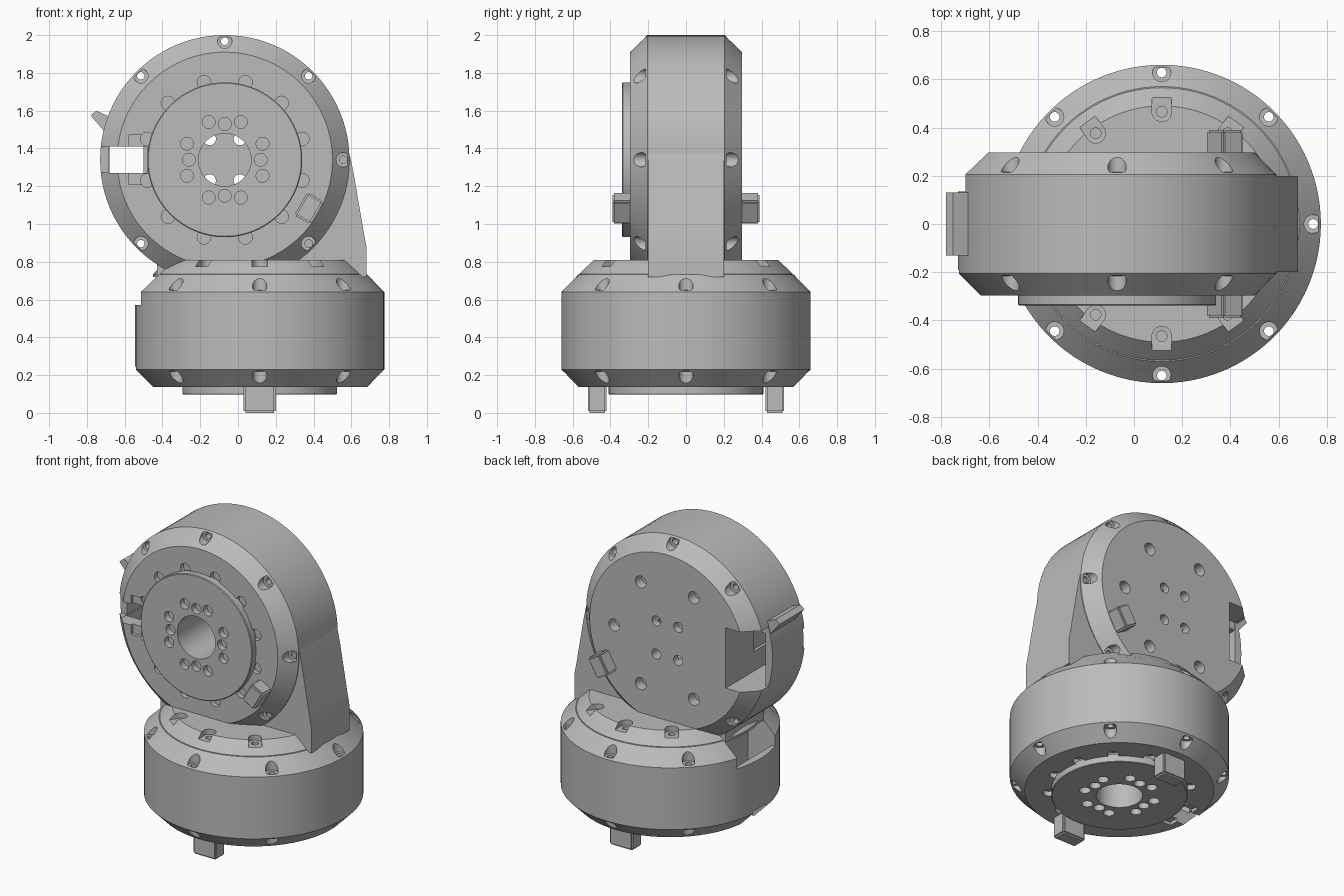
import bpy, bmesh, math
from mathutils import Matrix, Vector

if "Cube" in bpy.data.objects:
    bpy.data.objects.remove(bpy.data.objects["Cube"])

SEG = 96
grey = bpy.data.materials.new("machined_grey")
grey.diffuse_color = (0.5, 0.5, 0.5, 1)
grey.use_nodes = True
grey.node_tree.nodes["Principled BSDF"].inputs["Base Color"].default_value = grey.diffuse_color


def make(name, bm, mat=Matrix()):
    bmesh.ops.recalc_face_normals(bm, faces=bm.faces)
    bm.transform(mat)
    me = bpy.data.meshes.new(name)
    bm.to_mesh(me)
    bm.free()
    me.materials.append(grey)
    ob = bpy.data.objects.new(name, me)
    bpy.context.collection.objects.link(ob)
    return ob


def add_lathe(bm, profile, cx=0, cy=0, seg=SEG):
    """Closed solid of revolution about z from (radius, height) points."""
    rings = []
    for r, h in profile:
        rings.append([bm.verts.new((cx + r * math.cos(2 * math.pi * i / seg),
                                    cy + r * math.sin(2 * math.pi * i / seg), h))
                      for i in range(seg)])
    for a, b in zip(rings, rings[1:]):
        for i in range(seg):
            j = (i + 1) % seg
            bm.faces.new((a[i], a[j], b[j], b[i]))
    bm.faces.new(rings[0][::-1])
    bm.faces.new(rings[-1])


def add_box(bm, x, y, z, mat=Matrix()):
    size = Matrix.Diagonal((x[1] - x[0], y[1] - y[0], z[1] - z[0], 1))
    mid = Vector((sum(x) / 2, sum(y) / 2, sum(z) / 2))
    bmesh.ops.create_cube(bm, size=1, matrix=mat @ Matrix.Translation(mid) @ size)


def polar(r, deg):
    return r * math.cos(math.radians(deg)), r * math.sin(math.radians(deg))


def cut(target, bm, mat=Matrix()):
    """Subtract a group of separate solids, then drop the cutter."""
    cutter = make("cutter", bm, mat)
    cutter.hide_render = True
    mod = target.modifiers.new("cut", 'BOOLEAN')
    mod.operation, mod.solver, mod.object = 'DIFFERENCE', 'EXACT', cutter
    deps = bpy.context.evaluated_depsgraph_get()
    new = bpy.data.meshes.new_from_object(target.evaluated_get(deps))
    target.modifiers.clear()
    target.data = new
    bpy.data.objects.remove(cutter)


def cut_holes(target, holes, mat=Matrix()):
    """holes: (x, y, radius, low, high)"""
    bm = bmesh.new()
    for x, y, r, lo, hi in holes:
        add_lathe(bm, [(r, lo), (r, hi)], x, y, 32)
    cut(target, bm, mat)


def cut_box(target, x, y, z, mat=Matrix()):
    bm = bmesh.new()
    add_box(bm, x, y, z)
    cut(target, bm, mat)


def block(name, deg, r, radial, tangent, h, mat):
    """Small bevelled stop block at a polar position on a joint face."""
    bm = bmesh.new()
    add_box(bm, (r - radial / 2, r + radial / 2), (-tangent / 2, tangent / 2), h,
            Matrix.Rotation(math.radians(deg), 4, 'Z'))
    bmesh.ops.bevel(bm, geom=bm.edges[:], offset=0.01, segments=2, affect='EDGES')
    return make(name, bm, mat)


def joint(name, mat):
    """Rotary joint; local +z is the output side, side window at local -x."""
    bm = bmesh.new()
    add_lathe(bm, [(.57, -.297), (.66, -.205), (.66, .205), (.57, .297)])
    body = make(name + "_housing", bm, mat)

    # rim bolts with pockets in both chamfers
    bm = bmesh.new()
    for k in range(8):
        if k != 4:
            add_lathe(bm, [(.038, -.5), (.038, -.215), (.02, -.214), (.02, .214),
                           (.038, .215), (.038, .5)], *polar(.628, 45 * k), seg=24)
    cut(body, bm, mat)

    # hub bore and screws around the output disc, then rear plate holes
    cut_holes(body, [(0, 0, .14, -.25, .5)] +
              [(*polar(.425, 15 + 30 * k), .036, .265, .5) for k in range(12)], mat)
    cut_holes(body, [(*polar(.39, 60 * k), .04, -.5, -.23) for k in range(6) if k != 3] +
              [(sx * .08, sy * .11, .033, -.5, -.2) for sx in (-1, 1) for sy in (-1, 1)], mat)

    # side window, cable slot and rim notch
    cut_box(body, (-.61, -.43), (-.2, .2), (-.5, .2), mat)
    cut_box(body, (-.8, -.432), (-.198, .198), (-.51, -.135), mat)
    cut_box(body, (-.612, -.41), (-.07, .07), (0, .5), mat)
    cut_box(body, (-.8, -.6), (-.068, .068), (.19, .51), mat)
    cut_box(body, (-.51, -.39), (-.13, .13), (.275, .52), mat)

    # output disc with hub hole and bolt pattern
    bm = bmesh.new()
    add_lathe(bm, [(.41, .285), (.41, .334), (.405, .338)])
    disc = make(name + "_output_disc", bm, mat)
    pattern = [(0, 0, .14)]
    for s in (-1, 1):
        for t in (-1, 0, 1):
            d = .2 if t else .19
            pattern += [(s * d, t * .085, .034), (t * .085, s * d, .034)]
    cut_holes(disc, [(x, y, r, .2, .5) for x, y, r in pattern], mat)


base = Matrix.Translation((.115, 0, .435)) @ Matrix.Rotation(math.pi, 4, 'X')
upper = Matrix.Translation((-.07, 0, 1.34)) @ Matrix.Rotation(math.pi / 2, 4, 'X')
joint("base_joint", base)
joint("upper_joint", upper)

# stop blocks
for side, deg in (("front", 90), ("rear", -90)):
    block("base_stop_" + side, deg, .47, .10, .17, (.27, .435), base)
block("upper_stop_front", -30, .515, .10, .14, (.26, .39), upper)
block("upper_stop_rear", -30, .515, .10, .14, (-.39, -.26), upper)


def prism(name, pts, half):
    """Outline in x-z extruded to both sides of y = 0."""
    bm = bmesh.new()
    face = bm.faces.new([bm.verts.new((x, -half, z)) for x, z in pts])
    out = bmesh.ops.extrude_face_region(bm, geom=[face])
    bmesh.ops.translate(bm, vec=(0, 2 * half, 0),
                        verts=[v for v in out["geom"] if isinstance(v, bmesh.types.BMVert)])
    return make(name, bm)


prism("rim_stop", [(-.78, 1.575), (-.75, 1.6), (-.64, 1.55), (-.64, 1.49), (-.70, 1.48)], .13)

# web linking the upper housing to the collar
prism("link_web", [(.56, 1.5), (.588, 1.38), (.61, 1.28), (.665, .96), (.68, .88), (.68, .72),
                   (-.43, .72), (-.43, .8), (-.3, .9), (.1, 1.0), (.3, 1.2), (.45, 1.5)], .2)

# collar on the base with bolt pockets
bm = bmesh.new()
add_lathe(bm, [(.565, .72), (.565, .735), (.49, .81)], .115, 0)
collar = make("collar", bm)
for a in (54, 90, 126, 234, 270, 306):
    m = Matrix.Translation((.115, 0, 0)) @ Matrix.Rotation(math.radians(a), 4, 'Z')
    cut_box(collar, (.465, .7), (-.04, .04), (.775, .9), m)
    bm = bmesh.new()
    add_lathe(bm, [(.022, .745), (.022, .774), (.0405, .776), (.0405, .9)], .465, 0, 24)
    cut(collar, bm, m)

# smooth curved walls, keep edges crisp
bpy.ops.object.select_all(action='DESELECT')
for ob in bpy.context.scene.objects:
    ob.select_set(True)
    bpy.context.view_layer.objects.active = ob
bpy.ops.object.shade_smooth_by_angle(angle=math.radians(25))
